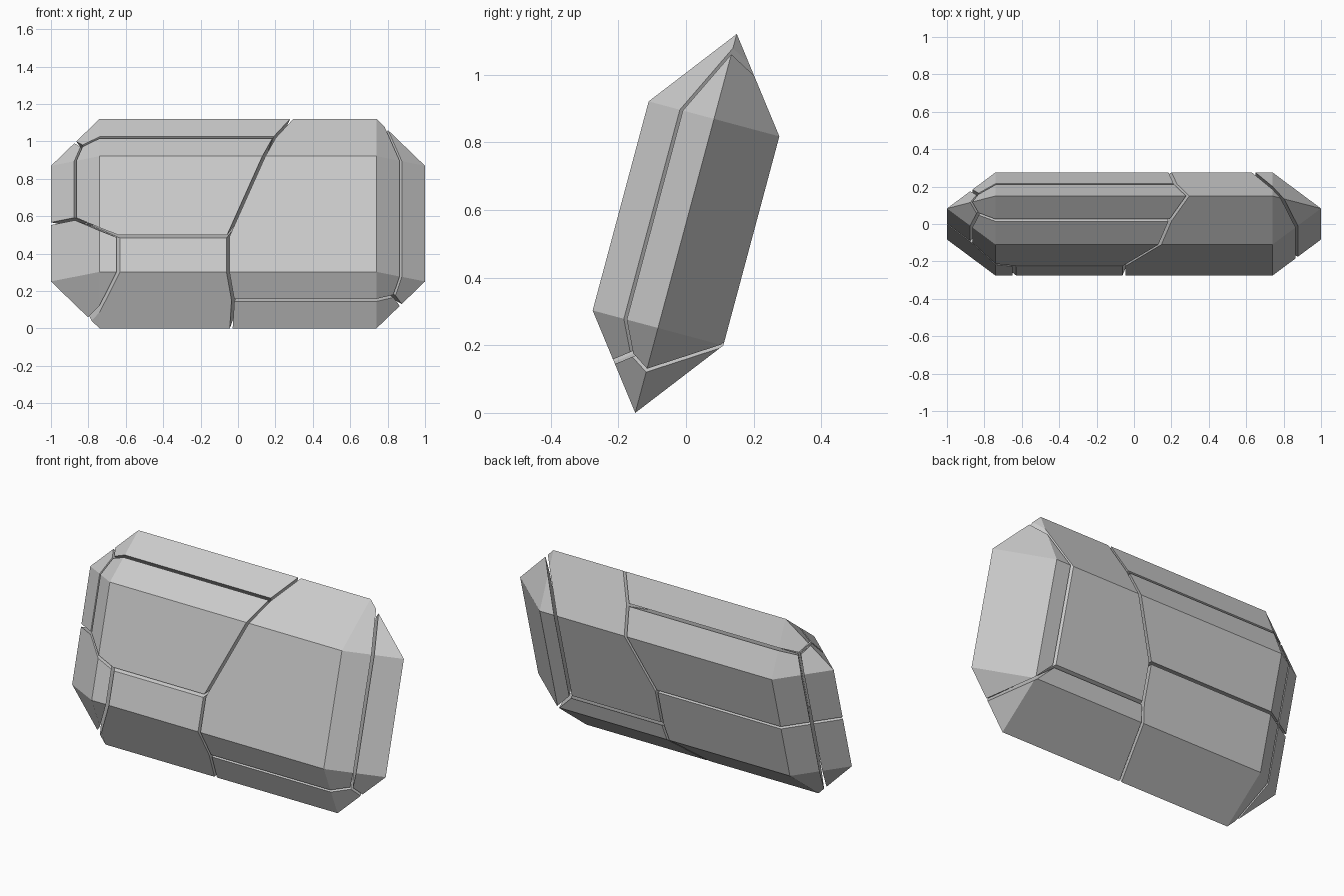
import bpy, bmesh, math
from itertools import product
from mathutils import Vector, Matrix

if "Cube" in bpy.data.objects:
    bpy.data.objects.remove(bpy.data.objects["Cube"])

W, H, T, B = 1.0, 0.58, 0.2, 0.26      # half width, half height, half thickness, bevel
GAP = 0.0075                           # half width of each crack
TILT = Matrix.Rotation(math.radians(-15), 4, 'X')
LIFT = Matrix.Translation((0, 0, H * math.cos(math.radians(15))))

# Corners of the chamfered slab: outer rim plus front and back faces
corners = []
for sx, sz in product((-1, 1), repeat=2):
    corners += [(sx * W, 0, sz * (H - B)), (sx * (W - B), 0, sz * H)]
    corners += [(sx * (W - B), sy * T, sz * (H - B)) for sy in (-1, 1)]

# The slab is shattered into cells, each grown from one of its corners
X, Z = W - B, H - B
seeds = {
    "large_right_shard": (X, -T, -Z),
    "right_edge_shard": (W, 0, -Z),
    "bottom_right_shard": (X, 0, -H),
    "front_upper_left_shard": (-X, -T, Z),
    "back_upper_left_shard": (-X, T, Z),
    "top_ridge_shard": (-X, 0, H),
    "lower_left_shard": (-X, T, -Z),
    "left_edge_lower_shard": (-W, 0, -Z),
    "left_edge_upper_shard": (-W, 0, Z),
}


def hull(points):
    """Closed convex solid with flat polygons."""
    bm = bmesh.new()
    for p in points:
        bm.verts.new(p)
    res = bmesh.ops.convex_hull(bm, input=bm.verts[:])
    junk = {g for g in res["geom_interior"] + res["geom_unused"]
            if isinstance(g, bmesh.types.BMVert)}
    bmesh.ops.delete(bm, geom=list(junk), context='VERTS')
    bmesh.ops.dissolve_limit(bm, angle_limit=0.01, verts=bm.verts[:], edges=bm.edges[:])
    return bm


def shard(name, seed):
    bm = hull(corners)
    seed = Vector(seed)
    for other in seeds.values():
        n = Vector(other) - seed
        if n.length < 1e-6:
            continue
        mid = seed + n / 2
        n.normalize()
        bmesh.ops.bisect_plane(bm, geom=bm.verts[:] + bm.edges[:] + bm.faces[:], dist=1e-6,
                               plane_co=mid - n * GAP, plane_no=n, clear_outer=True)
        rim = [e for e in bm.edges if e.is_boundary]
        if rim:
            bmesh.ops.edgeloop_fill(bm, edges=rim)
    bmesh.ops.recalc_face_normals(bm, faces=bm.faces[:])
    bm.transform(LIFT @ TILT)
    mesh = bpy.data.meshes.new(name)
    bm.to_mesh(mesh)
    bm.free()
    bpy.context.collection.objects.link(bpy.data.objects.new(name, mesh))


for name, seed in seeds.items():
    shard(name, seed)
